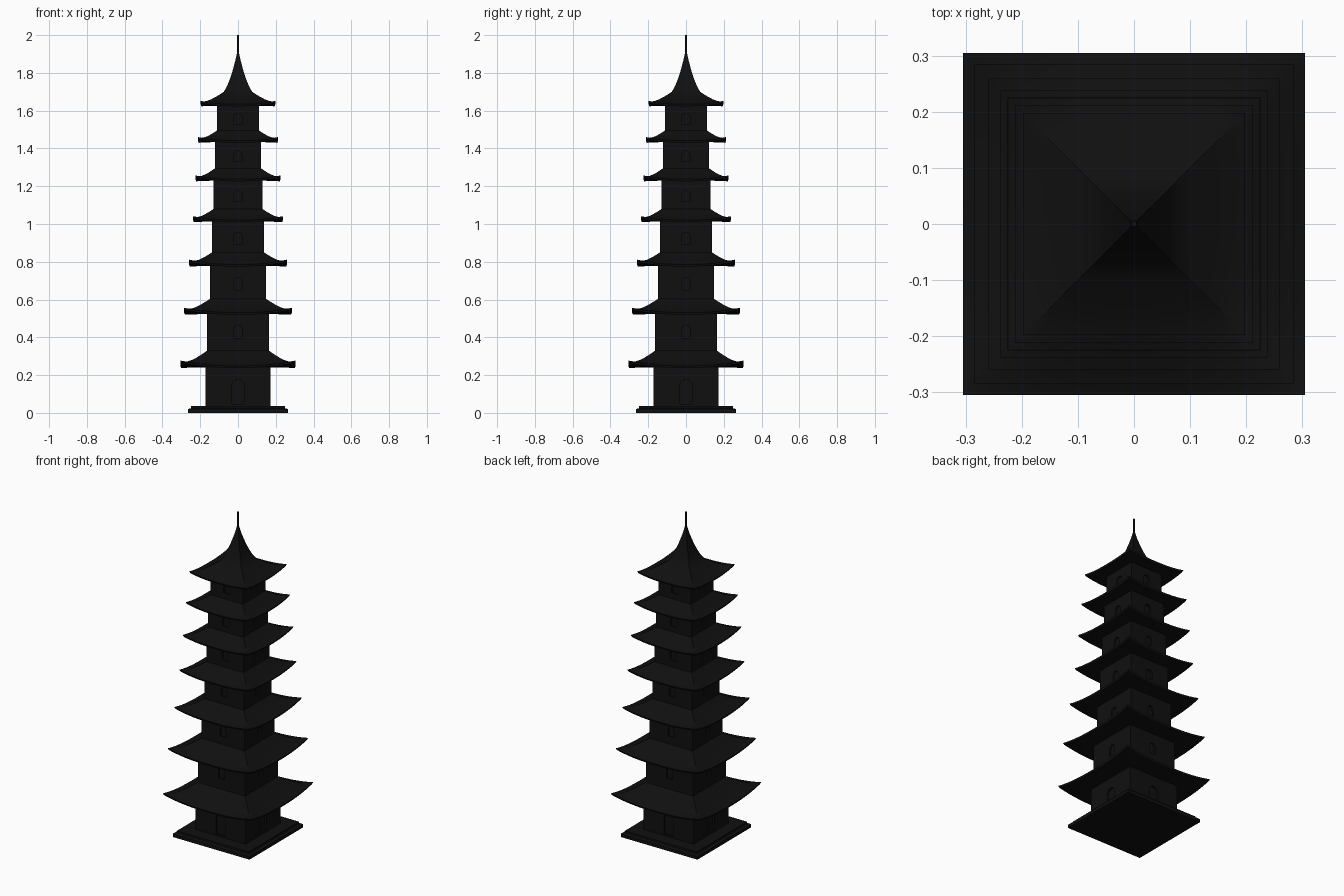
import bpy, bmesh, math

if "Cube" in bpy.data.objects:
    bpy.data.objects.remove(bpy.data.objects["Cube"])

mat = bpy.data.materials.new("dark_stone")
mat.diffuse_color = (0.005, 0.005, 0.005, 1)
mat.use_nodes = True
mat.node_tree.nodes["Principled BSDF"].inputs["Base Color"].default_value = mat.diffuse_color


def finish(bm, name):
    bmesh.ops.recalc_face_normals(bm, faces=bm.faces)
    me = bpy.data.meshes.new(name)
    bm.to_mesh(me)
    bm.free()
    ob = bpy.data.objects.new(name, me)
    bpy.context.collection.objects.link(ob)
    me.materials.append(mat)
    return ob


def square_rings(name, rings, n=1, closed=False):
    """Loft square rings (half width, z, corner lift) with n segments per side."""
    bm = bmesh.new()
    loops = []
    for h, z, lift in rings:
        loop = []
        for side in range(4):
            c, s = math.cos(side * math.pi / 2), math.sin(side * math.pi / 2)
            for i in range(n):
                t = -1 + 2 * i / n
                x, y = h * t, -h
                loop.append(bm.verts.new((x * c - y * s, x * s + y * c,
                                          z + lift * abs(t) ** 2.5)))
        loops.append(loop)
    pairs = list(zip(loops, loops[1:]))
    if closed:
        pairs.append((loops[-1], loops[0]))
    for a, b in pairs:
        for i in range(len(a)):
            j = (i + 1) % len(a)
            bm.faces.new((a[i], a[j], b[j], b[i]))
    if not closed:
        bm.faces.new(loops[0])
        bm.faces.new(loops[-1])
    return finish(bm, name)


def opening_cutter(wall, w, z0, z1, depth):
    """Four arched prisms, one on each side of the storey."""
    spring = z1 - w
    prof = [(-w, z0), (w, z0)]
    prof += [(w * math.cos(a * math.pi / 8), spring + w * math.sin(a * math.pi / 8))
             for a in range(9)]
    bm = bmesh.new()
    for side in range(4):
        c, s = math.cos(side * math.pi / 2), math.sin(side * math.pi / 2)
        ends = []
        for y in (-wall - 0.02, -wall + depth):
            ends.append([bm.verts.new((x * c - y * s, x * s + y * c, z)) for x, z in prof])
        bm.faces.new(ends[0])
        bm.faces.new(ends[1])
        for i in range(len(prof)):
            j = (i + 1) % len(prof)
            bm.faces.new((ends[0][i], ends[0][j], ends[1][j], ends[1][i]))
    return finish(bm, "opening_cutter")


def smooth(ob, deg):
    bpy.ops.object.select_all(action='DESELECT')
    ob.select_set(True)
    bpy.context.view_layer.objects.active = ob
    bpy.ops.object.shade_smooth_by_angle(angle=math.radians(deg))


# Stepped plinth
square_rings("base", [(0.265, 0, 0), (0.265, 0.02, 0), (0.248, 0.025, 0), (0.248, 0.037, 0)])

# Per storey: wall half width, eave bottom z, eave half width, corner tip z, roof top z, opening z range
storeys = [
    (0.173, 0.238, 0.305, 0.277, 0.330, 0.045, 0.178),
    (0.163, 0.520, 0.285, 0.556, 0.604, 0.395, 0.465),
    (0.148, 0.775, 0.259, 0.811, 0.850, 0.650, 0.715),
    (0.137, 1.010, 0.238, 1.041, 1.080, 0.895, 0.955),
    (0.129, 1.226, 0.225, 1.257, 1.295, 1.120, 1.178),
    (0.121, 1.430, 0.212, 1.460, 1.495, 1.330, 1.387),
    (0.111, 1.623, 0.198, 1.651, 1.700, 1.530, 1.585),
]
floor = 0.035
for k, (wall, zb, ew, tip, top, o0, o1) in enumerate(storeys):
    # Walls with recessed arched openings
    ob = square_rings(f"storey_{k+1}_walls", [(wall, floor, 0), (wall, zb + 0.012, 0)])
    cut = opening_cutter(wall, 0.032 if k == 0 else 0.021, o0, o1, 0.012)
    mod = ob.modifiers.new("openings", 'BOOLEAN')
    mod.operation, mod.object, mod.solver = 'DIFFERENCE', cut, 'EXACT'
    bpy.context.view_layer.objects.active = ob
    bpy.ops.object.modifier_apply(modifier="openings")
    bpy.data.objects.remove(cut)

    # Upturned roof
    thick = 0.011
    lift = tip - zb - thick
    ze = zb + thick
    under = [(wall - 0.01, zb + 0.006, 0), (wall + 0.02, zb + 0.003, 0),
             ((wall + ew) / 2, zb + 0.002, lift * 0.25), (ew - 0.004, zb, lift), (ew, ze, lift)]
    last = k == 6
    inner = 0.075 if last else storeys[k + 1][0]
    span, rise = ew - inner, top - ze
    slope = []
    for f in (0.85, 0.7, 0.55, 0.4, 0.2, 0):
        drop = (1 - f) ** 1.25
        slope.append((inner + span * f, ze + rise * drop, lift * f ** 4))
    if last:
        slope += [(0.058, 1.73, 0), (0.045, 1.762, 0), (0.033, 1.797, 0),
                  (0.023, 1.832, 0), (0.013, 1.87, 0), (0.005, 1.908, 0)]
        roof = square_rings("top_roof", under + slope, 16)
    else:
        slope.append((inner - 0.01, top, 0))
        roof = square_rings(f"roof_{k+1}", under + slope, 16, closed=True)
    smooth(roof, 30)
    floor = top - 0.005

# Spire
bpy.ops.mesh.primitive_cylinder_add(vertices=12, radius=0.005, depth=0.11, location=(0, 0, 1.945))
spire = bpy.context.object
spire.name = "spire"
spire.data.materials.append(mat)
smooth(spire, 40)
